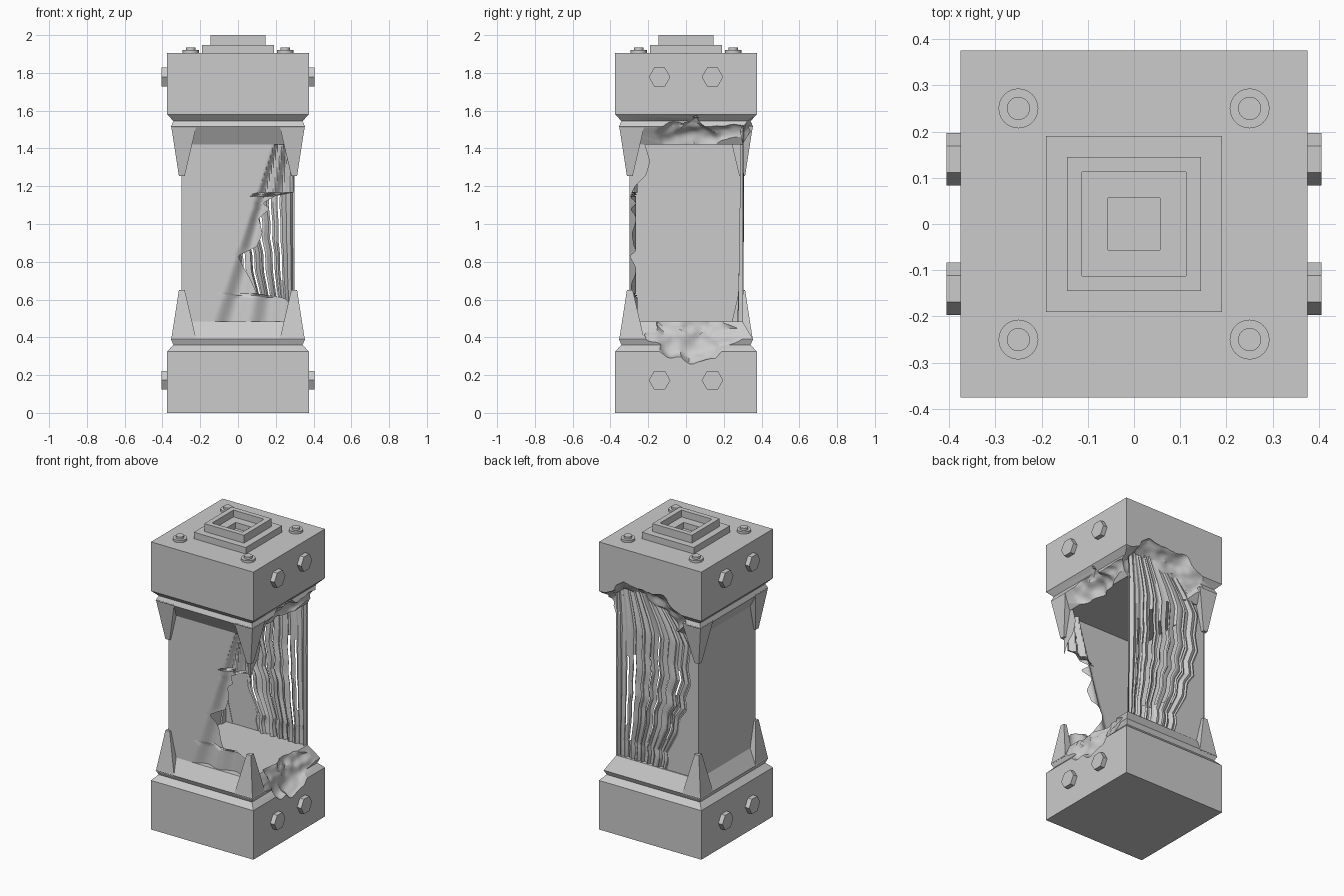
import bpy, bmesh, math, random
from mathutils import Vector, noise

if "Cube" in bpy.data.objects:
    bpy.data.objects.remove(bpy.data.objects["Cube"])

random.seed(4)
H = 1.905  # height of the mirrored block pair


def finish(bm, name, angle=None):
    bmesh.ops.recalc_face_normals(bm, faces=bm.faces)
    me = bpy.data.meshes.new(name)
    bm.to_mesh(me)
    bm.free()
    ob = bpy.data.objects.new(name, me)
    bpy.context.collection.objects.link(ob)
    if angle:
        smooth(ob, angle)
    return ob


def smooth(ob, angle):
    bpy.ops.object.select_all(action='DESELECT')
    ob.select_set(True)
    bpy.context.view_layer.objects.active = ob
    bpy.ops.object.shade_smooth_by_angle(angle=math.radians(angle))


def square_lathe(name, profile, flip=False):
    """Closed square stack from (half width, z) pairs."""
    bm = bmesh.new()
    rings = []
    for w, z in profile:
        z = H - z if flip else z
        rings.append([bm.verts.new((sx * w, sy * w, z))
                      for sx, sy in ((-1, -1), (1, -1), (1, 1), (-1, 1))])
    for a, b in zip(rings, rings[1:]):
        for i in range(4):
            j = (i + 1) % 4
            bm.faces.new((a[i], a[j], b[j], b[i]))
    bm.faces.new(rings[0])
    bm.faces.new(rings[-1])
    return finish(bm, name)


def cylinder(name, loc, r, depth, n, axis='Z'):
    rot = (0, math.pi / 2, 0) if axis == 'X' else (0, 0, 0)
    bpy.ops.mesh.primitive_cylinder_add(vertices=n, radius=r, depth=depth, location=loc, rotation=rot)
    ob = bpy.context.object
    ob.name = name
    if axis == 'X':  # hexagon points along y
        ob.rotation_euler = (0, math.pi / 2, 0)
    return ob


def lump(name, centre, radii, amp):
    """Noisy ellipsoid used to bite torn edges out of the blocks."""
    bm = bmesh.new()
    bmesh.ops.create_icosphere(bm, subdivisions=5, radius=1)
    for v in bm.verts:
        d = v.co.normalized()
        p = Vector(centre) + Vector([d[i] * radii[i] for i in range(3)])
        n = noise.noise(p * 8) + 0.5 * noise.noise(p * 19)
        v.co = p + d * amp * n
    return finish(bm, name)


def tear(ob, cutters):
    bpy.context.view_layer.objects.active = ob
    for c in cutters:
        m = ob.modifiers.new("tear", 'BOOLEAN')
        m.operation, m.solver, m.object = 'DIFFERENCE', 'EXACT', c
        bpy.ops.object.modifier_apply(modifier=m.name)
    smooth(ob, 30)
    for c in cutters:
        bpy.data.objects.remove(c)


def lerp_table(table, z):
    for (z0, a), (z1, b) in zip(table, table[1:]):
        if z <= z1:
            t = max(0, (z - z0) / (z1 - z0))
            return a + (b - a) * t
    return table[-1][1]


def sheet(name, place, left, right, z0, z1, cols, rows, skip=None, angle=30):
    """Panel whose left and right edges are functions of height."""
    bm = bmesh.new()
    grid = []
    for r in range(rows + 1):
        z = z0 + (z1 - z0) * r / rows
        a, b = left(z), right(z)
        grid.append([bm.verts.new(place(a + (b - a) * c / cols, z, c)) for c in range(cols + 1)])
    for r in range(rows):
        for c in range(cols):
            if skip and skip(c, r / rows):
                continue
            bm.faces.new((grid[r][c], grid[r][c + 1], grid[r + 1][c + 1], grid[r + 1][c]))
    return finish(bm, name, angle)


# base and top blocks with stepped collar, mirrored about mid height
block = [(0.375, 0), (0.375, 0.325), (0.342, 0.36), (0.355, 0.39), (0.30, 0.483)]
base = square_lathe("base_block", block)
top = square_lathe("top_block", block, True)

# torn bites on the right and back
tear(base, [lump("cut_low", (0.43, 0.04, 0.52), (0.15, 0.34, 0.25), 0.045)])
tear(top, [lump("cut_right", (0.43, 0.05, 1.42), (0.15, 0.33, 0.17), 0.04),
           lump("cut_back", (0.07, 0.41, 1.44), (0.36, 0.15, 0.25), 0.04)])

# corner claws: two tapered wedges per corner, bottom and top
def claw(name, sx, sy, flip):
    bm = bmesh.new()
    for swap in (False, True):
        pts = []
        for z, inner, outer in ((0.385, 0.22, 0.354), (0.65, 0.282, 0.313)):
            for a, b in ((inner, outer), (outer, outer), (outer, 0.29), (inner, 0.29)):
                x, y = (b, a) if swap else (a, b)
                pts.append(bm.verts.new((sx * x, sy * y, H - z if flip else z)))
        bmesh.ops.convex_hull(bm, input=pts)
    bmesh.ops.dissolve_limit(bm, angle_limit=0.02, verts=bm.verts, edges=bm.edges)
    finish(bm, name)

for sx in (-1, 1):
    for sy in (-1, 1):
        if sx == 1 and sy == 1:
            continue  # broken off
        for flip in (False, True):
            claw("corner_claw", sx, sy, flip)

# stepped cap with square socket
square_lathe("cap", [(0.19, H - 0.01), (0.19, 1.948), (0.145, 1.948), (0.145, 2.0), (0.112, 2.0),
                     (0.112, 1.955), (0.056, 1.955), (0.056, 1.915)])

# bolts
for sx in (-1, 1):
    for s in (-1, 1):
        x, y = sx * 0.25, s * 0.25
        smooth(cylinder("washer", (x, y, 1.91), 0.043, 0.02, 32), 30)
        smooth(cylinder("top_bolt", (x, y, 1.92), 0.025, 0.03, 24), 30)
        for z in (0.173, 1.778):
            b = cylinder("side_bolt", (sx * 0.385, s * 0.14, z), 0.057, 0.04, 6, 'X')
            # primitive hexagon starts on local y, which stays world y

# left panel, intact
sheet("left_panel", lambda u, z, c: (-0.3, u, z), lambda z: -0.3, lambda z: 0.3, 0.45, 1.46, 2, 2)

# front panel with creases and ragged hole on its right
front_edge = [(0.45, 0.30), (0.53, 0.30), (0.60, 0.26), (0.615, 0.22), (0.63, 0.10), (0.70, 0.07),
              (0.77, 0.03), (0.83, 0.0), (0.88, 0.10), (0.95, 0.13), (1.03, 0.11), (1.08, 0.17),
              (1.11, 0.13), (1.15, 0.20), (1.165, 0.295), (1.46, 0.30)]

def front_place(x, z, c):
    u = (x - 0.3) / (1.75 - z) + 0.34
    d = 0
    if u > 0:
        d = 0.016 * (1 - math.cos(u * 42)) + 0.05 * u
    return (x, -0.3 + d, z)

sheet("front_panel", front_place, lambda z: -0.3, lambda z: lerp_table(front_edge, z),
      0.45, 1.46, 60, 100)

# torn remnant of the right panel by the upper front corner
scrap = [(1.14, -0.298), (1.2, -0.27), (1.26, -0.21), (1.33, -0.19), (1.40, -0.21), (1.5, -0.25)]
sheet("right_panel_scrap", lambda y, z, c: (0.298, y, z), lambda z: -0.3,
      lambda z: lerp_table(scrap, z), 1.14, 1.48, 4, 24)

# back panel: pleated fan gathered at the top, split by slits
fan_edge = [(0.44, -0.06), (0.55, -0.09), (0.6, -0.08), (0.75, -0.16), (0.85, -0.17), (0.92, -0.22),
            (1.0, -0.21), (1.1, -0.25), (1.2, -0.23), (1.35, -0.25), (1.45, -0.19), (1.7, 0.02)]
COLS = 48
pleat = [random.uniform(0, 0.03) for _ in range(COLS + 1)]
pleat[-1] = 0
slits = {c: (random.uniform(0.05, 0.25), random.uniform(0.5, 0.75)) for c in (7, 14, 20, 25, 31, 36, 40)}

def fan_place(x, z, c):
    bottom = 0.03 * noise.noise((x * 14, 0, 3)) * max(0, 1 - (z - 0.45) / 0.15)
    bulge = 0.012 * math.sin(math.pi * min(1, max(0, (z - 0.45) / 1.2)))
    return (x, 0.303 - pleat[c] * (0.4 + 0.6 * (1.68 - z)) + bulge * (c < COLS - 3) * 0.4, z + bottom)

sheet("back_fan", fan_place, lambda z: lerp_table(fan_edge, z), lambda z: 0.3, 0.46, 1.66, COLS, 60,
      lambda c, t: c in slits and slits[c][0] < t < slits[c][1], 20)
sheet("back_panel", lambda x, z, c: (x, 0.293, z), lambda z: -0.3,
      lambda z: lerp_table(fan_edge, z) + 0.03, 0.45, 1.46, 4, 40)
